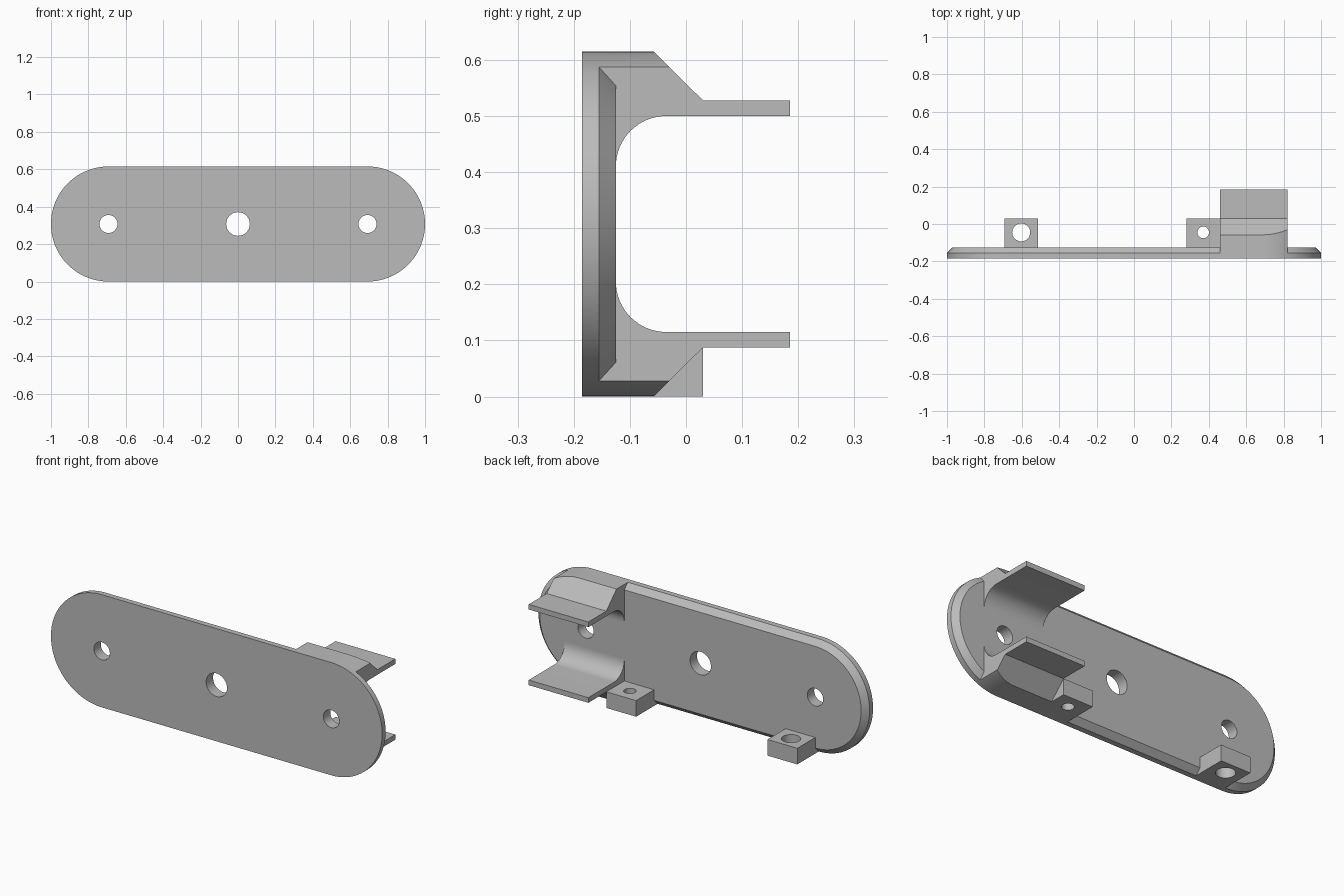
import bpy, bmesh
from math import sin, cos, pi, radians
from mathutils import Vector

cube = bpy.data.objects.get("Cube")
if cube:
    bpy.data.objects.remove(cube, do_unlink=True)

grey = bpy.data.materials.new("plain grey")
grey.use_nodes = True
grey.diffuse_color = (0.5, 0.5, 0.5, 1)
grey.node_tree.nodes["Principled BSDF"].inputs["Base Color"].default_value = (0.5, 0.5, 0.5, 1)

R = 0.3075            # end radius, also the mid height
FRONT, RIM, BACK = -0.185, -0.155, -0.125
END = 1 - R           # centre of the rounded ends


def finish(name, bm):
    bmesh.ops.recalc_face_normals(bm, faces=bm.faces)
    mesh = bpy.data.meshes.new(name)
    bm.to_mesh(mesh)
    bm.free()
    mesh.materials.append(grey)
    obj = bpy.data.objects.new(name, mesh)
    bpy.context.collection.objects.link(obj)
    return obj


def loft(name, *sections):
    """Join stacks of matching closed rings into capped solids."""
    bm = bmesh.new()
    for rings in sections:
        loops = [[bm.verts.new(p) for p in ring] for ring in rings]
        for a, b in zip(loops, loops[1:]):
            for i in range(len(a)):
                j = (i + 1) % len(a)
                bm.faces.new((a[i], a[j], b[j], b[i]))
        bm.faces.new(loops[0])
        bm.faces.new(loops[-1])
    return finish(name, bm)


def stadium(y, r, n=40):
    """Ring with two straight sides and two round ends."""
    pts = []
    for side in (1, -1):
        for i in range(n + 1):
            a = -pi / 2 + pi * i / n
            pts.append(Vector((side * (END + r * cos(a)), y, R + side * r * sin(a))))
    return pts


def box(name, x0, x1, y0, y1, z0, z1):
    ring = [(x0, y0), (x1, y0), (x1, y1), (x0, y1)]
    return loft(name, [[(x, y, z) for x, y in ring] for z in (z0, z1)])


def cylinder(centre, r, axis, n=48):
    """Long cutter along y or z."""
    rings = []
    for d in (-0.3, 0.3):
        ring = []
        for i in range(n):
            u, v = r * cos(2 * pi * i / n), r * sin(2 * pi * i / n)
            ring.append(Vector(centre) + Vector((u, d, v) if axis == "y" else (u, v, d)))
        rings.append(ring)
    return loft("cutter", rings)


def boolean(obj, cutter, operation="DIFFERENCE"):
    cutter.hide_render = True
    mod = obj.modifiers.new("cut", "BOOLEAN")
    mod.operation, mod.solver, mod.object = operation, "EXACT", cutter
    bpy.context.view_layer.objects.active = obj
    bpy.ops.object.modifier_apply(modifier=mod.name)
    bpy.data.objects.remove(cutter, do_unlink=True)


# Rounded base plate with a chamfered back rim and three holes
plate = loft("base_plate", [stadium(FRONT, R), stadium(RIM, R), stadium(BACK, R - 0.03)])
for x, r in ((-END, 0.048), (0, 0.063), (END, 0.048)):
    boolean(plate, cylinder((x, -0.15, R), r, "y"))

# Clip bracket: two mirrored arms with filleted roots, trimmed to the plate outline
fillet = 0.09
profile = [(-0.17, 0.655), (-0.098, 0.655), (0.03, 0.528), (0.185, 0.528), (0.185, 0.5)]
for i in range(17):
    a = pi / 2 + pi / 2 * i / 16
    profile.append((BACK + fillet + fillet * cos(a), 0.41 + fillet * sin(a)))
profile.append((-0.17, 0.41))
arms = []
for flip in (False, True):
    arms.append([[(x, y, 2 * R - z if flip else z) for y, z in profile] for x in (0.46, 0.82)])
bracket = loft("clip_bracket", *arms)
boolean(bracket, loft("outline", [stadium(RIM, R), stadium(0.4, R)]), "INTERSECT")

# Drilled lugs along the lower edge
lugs = []
for name, x, r in (("right_lug", -0.603, 0.048), ("left_lug", 0.37, 0.031)):
    lug = box(name, x - 0.09, x + 0.09, RIM, 0.03, 0, 0.088)
    boolean(lug, cylinder((x, -0.045, 0), r, "z"))
    lugs.append(lug)

# Smooth the curves, keep the edges sharp
bpy.ops.object.select_all(action="DESELECT")
for obj in [plate, bracket] + lugs:
    obj.select_set(True)
bpy.context.view_layer.objects.active = plate
bpy.ops.object.shade_smooth_by_angle(angle=radians(25))
